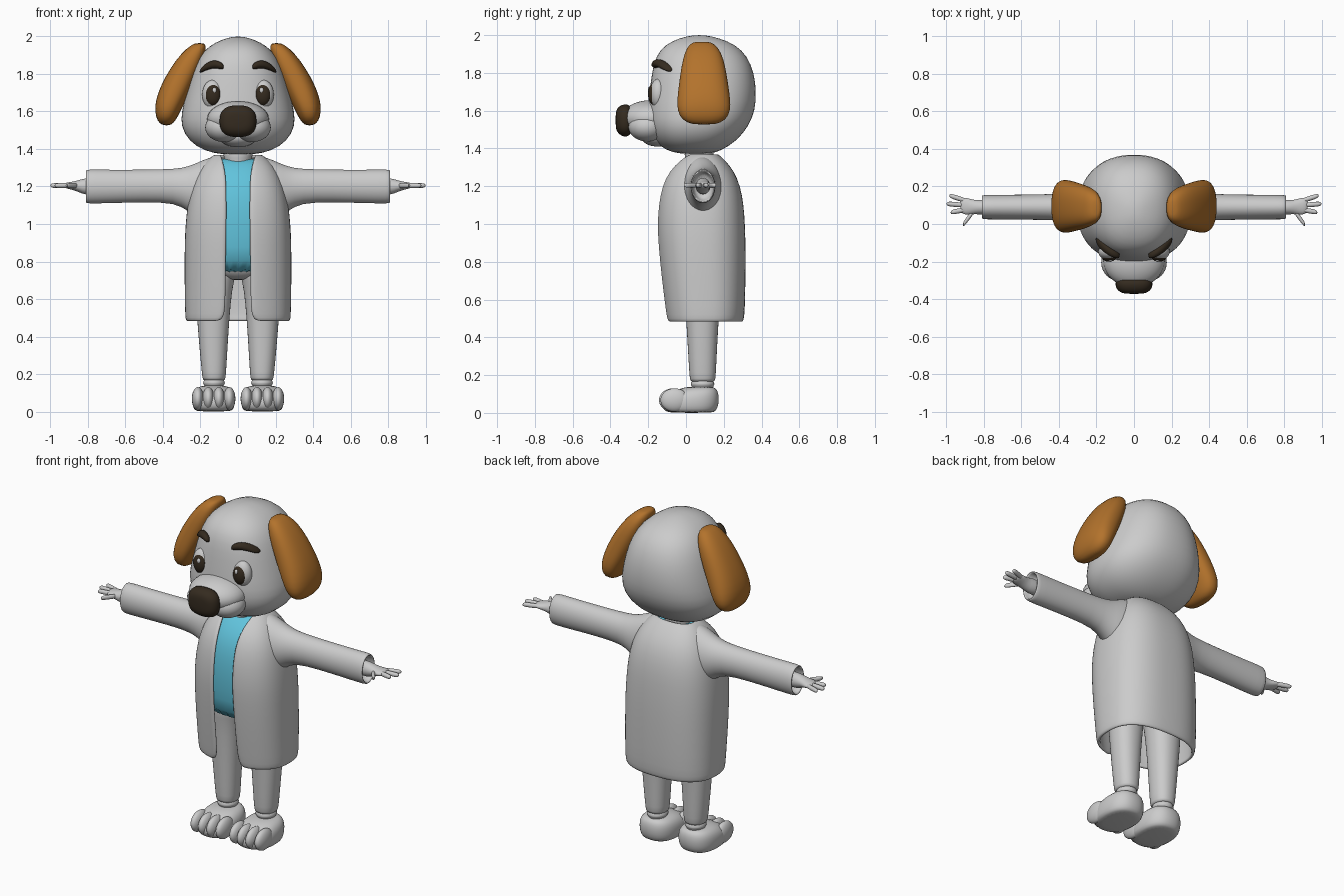
import bpy, bmesh, math
from mathutils import Matrix, Vector

def material(name, rgb):
    m = bpy.data.materials.new(name)
    m.diffuse_color = (*rgb, 1)
    return m

GREY = material("light grey", (0.6, 0.6, 0.6))
BROWN = material("ear brown", (0.45, 0.17, 0.025))
BLUE = material("shirt blue", (0.12, 0.55, 0.72))
DARK = material("dark brown", (0.035, 0.024, 0.014))

def finish(name, bm, mat, subsurf=1, recalc=True):
    if recalc:
        bmesh.ops.recalc_face_normals(bm, faces=bm.faces)
    me = bpy.data.meshes.new(name)
    bm.to_mesh(me)
    bm.free()
    me.materials.append(mat)
    for p in me.polygons:
        p.use_smooth = True
    ob = bpy.data.objects.new(name, me)
    bpy.context.collection.objects.link(ob)
    if subsurf:
        mod = ob.modifiers.new("smooth", 'SUBSURF')
        mod.levels = mod.render_levels = subsurf
    return ob

def spow(v, e):
    return math.copysign(abs(v) ** e, v)

def loft(name, rings, mat, axis='z', n=2.0, segs=24, mirror=False):
    """Closed loft; each ring is (position, centre a, centre b, radius a, radius b)."""
    bm = bmesh.new()
    for side in ((1, -1) if mirror else (1,)):
        loops = []
        for t, a, b, ra, rb in rings:
            loop = []
            for i in range(segs):
                w = 2 * math.pi * i / segs
                u = a + ra * spow(math.cos(w), 2 / n)
                v = b + rb * spow(math.sin(w), 2 / n)
                x, y, z = {'z': (u, v, t), 'x': (t, u, v), 'y': (u, t, v)}[axis]
                loop.append(bm.verts.new((x * side, y, z)))
            loops.append(loop)
        for lo, hi in zip(loops, loops[1:]):
            for i in range(segs):
                j = (i + 1) % segs
                bm.faces.new((lo[i], lo[j], hi[j], hi[i]))
        bm.faces.new(loops[0])
        bm.faces.new(loops[-1])
    return finish(name, bm, mat)

def balls(name, items, mat, mirror=False):
    """Ellipsoids given as (centre, radii)."""
    bm = bmesh.new()
    for c, r in items:
        for side in ((1, -1) if mirror else (1,)):
            mtx = Matrix.Translation(Vector((c[0] * side, c[1], c[2]))) @ Matrix.Diagonal((*r, 1))
            bmesh.ops.create_uvsphere(bm, u_segments=32, v_segments=18, radius=1, matrix=mtx)
    return finish(name, bm, mat, 0)

# Head
loft("head", [(1.37, 0, .05, .09, .08), (1.39, 0, .04, .18, .15), (1.44, 0, .05, .262, .22),
              (1.52, 0, .065, .307, .27), (1.60, 0, .08, .302, .287), (1.70, 0, .09, .278, .284),
              (1.80, 0, .09, .250, .272), (1.89, 0, .082, .212, .243), (1.95, 0, .076, .155, .187),
              (1.985, 0, .07, .085, .105), (2.0, 0, .07, .025, .03)], GREY, n=2.3, segs=32)

# Muzzle with cheek lobes and chin
balls("muzzle", [((0, -.19, 1.56), (.165, .15, .095)), ((0, -.15, 1.465), (.10, .09, .055))], GREY)
balls("cheek", [((.075, -.205, 1.515), (.10, .10, .078))], GREY, mirror=True)
loft("nose", [(-.373, 0, 1.55, .04, .035), (-.366, 0, 1.55, .075, .063), (-.343, 0, 1.548, .097, .083),
              (-.312, 0, 1.548, .102, .089), (-.285, 0, 1.55, .085, .072)], DARK, axis='y', n=2.6)

# Eyes and brows
balls("eyeball", [((.135, -.147, 1.69), (.056, .045, .078))], GREY, mirror=True)
balls("iris", [((.133, -.172, 1.688), (.041, .029, .056))], DARK, mirror=True)
balls("eye_glint", [((.126, -.193, 1.712), (.011, .009, .015))], GREY, mirror=True)
loft("brow", [(.076, -.165, 1.838, .012, .008), (.086, -.165, 1.842, .022, .02),
              (.12, -.152, 1.855, .026, .023), (.16, -.125, 1.845, .028, .021),
              (.19, -.098, 1.825, .026, .016), (.205, -.083, 1.812, .012, .007)],
     DARK, axis='x', segs=12, mirror=True)

# Floppy ears
loft("ear", [(1.965, .205, .085, .02, .035), (1.955, .21, .085, .04, .066), (1.91, .238, .09, .066, .098),
             (1.83, .280, .092, .082, .118), (1.74, .325, .093, .087, .131), (1.66, .358, .094, .082, .142),
             (1.60, .376, .095, .068, .142), (1.55, .382, .095, .05, .118), (1.525, .382, .095, .022, .06)],
     BROWN, n=2.4, mirror=True)

# Neck
loft("neck", [(1.28, 0, .07, .075, .075), (1.345, 0, .07, .072, .072), (1.36, 0, .07, .08, .08),
              (1.42, 0, .07, .075, .075)], GREY)

# Coat: open-fronted shell; rows are (z, centre y, radius x, radius y, half gap)
COAT = [(.48, .10, .275, .200, .105), (.495, .10, .281, .206, .080), (.54, .10, .283, .212, .067),
        (.73, .090, .286, .226, .066), (.90, .082, .285, .234, .064), (1.00, .078, .280, .234, .062),
        (1.10, .078, .270, .228, .062), (1.20, .078, .250, .210, .063), (1.28, .080, .215, .175, .068),
        (1.34, .083, .168, .122, .082), (1.368, .085, .130, .088, .092), (1.372, .085, .115, .074, .094)]
N = 2.5
bm = bmesh.new()
rows = []
for z, cy, rx, ry, gap in COAT:
    start = math.asin((gap / rx) ** (N / 2))
    row = []
    for i in range(41):
        w = start + (2 * math.pi - 2 * start) * i / 40
        row.append(bm.verts.new((rx * spow(math.sin(w), 2 / N), cy - ry * spow(math.cos(w), 2 / N), z)))
    rows.append(row)
for lo, hi in zip(rows, rows[1:]):
    for i in range(40):
        bm.faces.new((lo[i], lo[i + 1], hi[i + 1], hi[i]))
coat = finish("coat", bm, GREY, 0, recalc=False)
shell = coat.modifiers.new("thickness", 'SOLIDIFY')
shell.thickness, shell.offset = .018, -1
sub = coat.modifiers.new("smooth", 'SUBSURF')
sub.levels = sub.render_levels = 1

# Sleeves with a recessed cuff
loft("sleeve", [(.10, .085, 1.19, .11, .172), (.15, .085, 1.19, .11, .168), (.21, .087, 1.183, .105, .148),
                (.27, .09, 1.187, .088, .119), (.33, .09, 1.203, .074, .091), (.50, .09, 1.203, .068, .087),
                (.70, .09, 1.20, .066, .090), (.80, .09, 1.20, .066, .092), (.812, .09, 1.20, .062, .087),
                (.81, .09, 1.20, .054, .076), (.75, .09, 1.20, .052, .072)],
     GREY, axis='x', mirror=True)

# Shirt, following the inside of the coat
loft("shirt", [(z - .012, 0, cy, rx - .026, ry - .022) for z, cy, rx, ry, g in COAT if z > .72 and z < 1.37][:-1]
     + [(1.335, 0, .085, .125, .082), (1.35, 0, .085, .105, .068)], BLUE, n=N, segs=40)

# Hands
loft("hand", [(.74, .09, 1.20, .04, .046), (.815, .09, 1.20, .041, .046), (.85, .09, 1.202, .037, .032),
              (.885, .093, 1.204, .046, .021), (.915, .098, 1.205, .046, .017), (.928, .10, 1.205, .025, .008)],
     GREY, axis='x', segs=16, mirror=True)
for i, (x0, y0, x1, y1) in enumerate([(.89, .122, .985, .152), (.90, .10, 1.0, .108),
                                      (.89, .078, .978, .062), (.855, .068, .912, -.004)]):
    d, e = x1 - x0, y1 - y0
    w = .017 if i == 3 else .014
    loft(("finger_%d" % (i + 1)) if i < 3 else "thumb",
         [(x0 + d * k, y0 + e * k, 1.205, w * s, .014 * s)
          for k, s in ((0, .7), (.2, 1), (.8, 1), (.94, .8), (1, .35))],
         GREY, axis='x', segs=12, mirror=True)

# Trousers
loft("pelvis", [(.70, 0, .085, .05, .06), (.72, 0, .085, .13, .10), (.76, 0, .085, .20, .13),
                (.80, 0, .085, .20, .13)], GREY, n=2.4)
loft("leg", [(.165, .128, .088, .045, .05), (.168, .128, .088, .060, .066), (.19, .128, .088, .064, .070),
             (.35, .131, .087, .076, .078), (.50, .132, .087, .087, .087), (.66, .130, .087, .099, .098),
             (.74, .118, .087, .110, .11), (.78, .11, .087, .105, .11)], GREY, n=2.2, mirror=True)

# Ankles and paws
loft("ankle", [(.11, .128, .088, .05, .055), (.14, .128, .088, .05, .055), (.148, .128, .088, .06, .064),
               (.158, .128, .088, .058, .062), (.19, .128, .088, .045, .05)], GREY, mirror=True)
loft("paw", [(0, .13, .03, .085, .11), (.008, .13, .022, .104, .135), (.035, .13, .022, .114, .15),
             (.075, .13, .026, .115, .15), (.105, .13, .042, .107, .13), (.128, .13, .062, .088, .10),
             (.14, .13, .078, .055, .06)], GREY, n=2.4, mirror=True)
balls("toes", [((x, y, .068), (.032, .075, .062)) for x, y in
               ((.046, -.06), (.102, -.068), (.158, -.068), (.214, -.06))], GREY, mirror=True)
